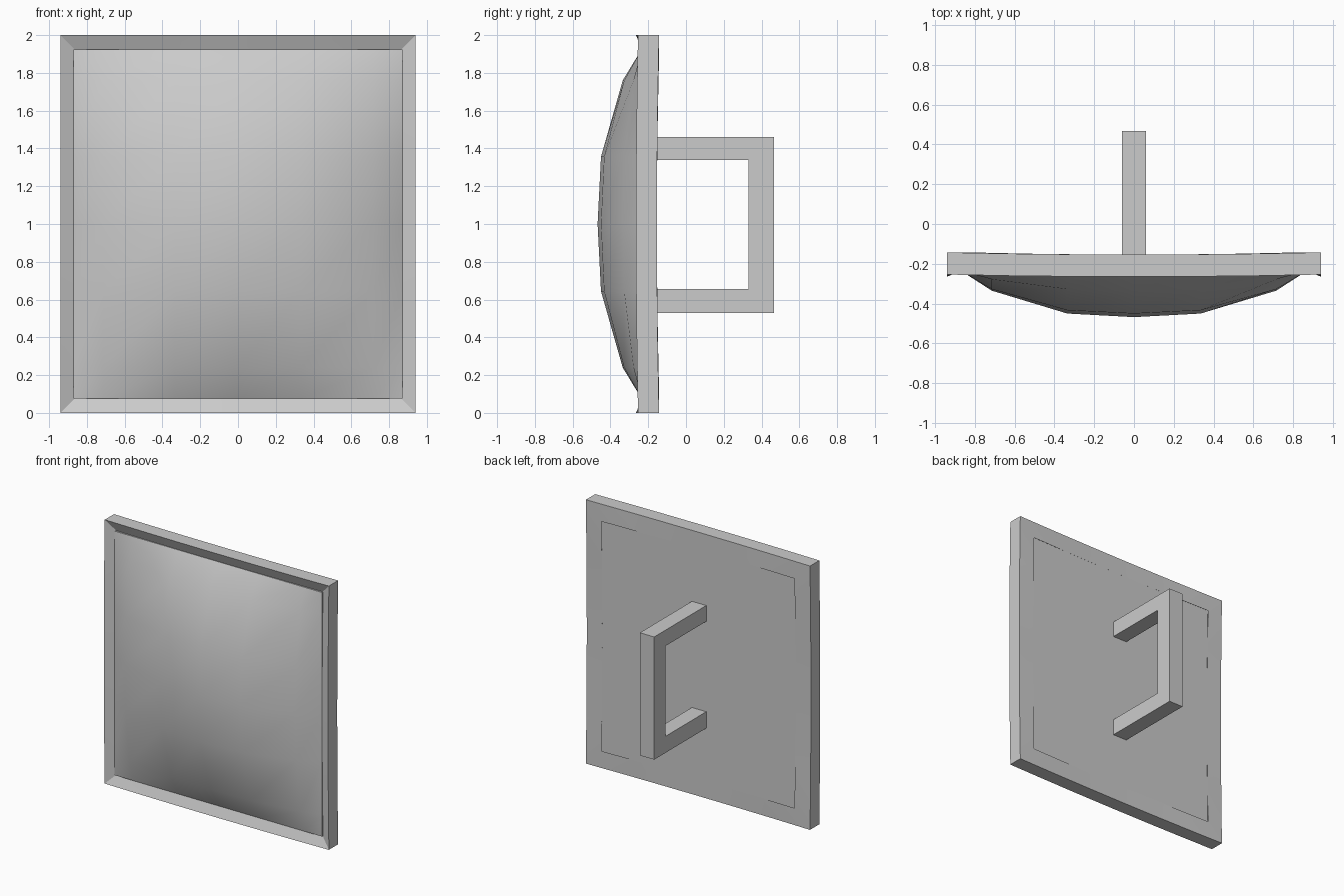
import bpy
import bmesh

cube = bpy.data.objects.get("Cube")
if cube:
    bpy.data.objects.remove(cube, do_unlink=True)

# One plain grey for the whole shield
GREY = (0.6, 0.6, 0.6, 1)
grey = bpy.data.materials.new("plain_grey")
grey.use_nodes = True
grey.diffuse_color = GREY
grey.node_tree.nodes["Principled BSDF"].inputs["Base Color"].default_value = GREY

HALF_W, HALF_H, MID_Z = 0.94, 1.0, 1.0


def finish(name, bm, smooth_angle=None):
    bmesh.ops.recalc_face_normals(bm, faces=bm.faces[:])
    mesh = bpy.data.meshes.new(name)
    bm.to_mesh(mesh)
    bm.free()
    mesh.materials.append(grey)
    obj = bpy.data.objects.new(name, mesh)
    bpy.context.collection.objects.link(obj)
    if smooth_angle:
        bpy.ops.object.select_all(action="DESELECT")
        obj.select_set(True)
        bpy.context.view_layer.objects.active = obj
        bpy.ops.object.shade_smooth_by_angle(angle=smooth_angle)
    return obj


# Frame: a four-sided section swept round the mitred rim, each bar bowed forward
def build_frame(segments=6, bow=0.011):
    section = [(0, -0.143), (0, -0.254), (0.075, -0.222), (0.13, -0.143)]  # inset, y
    bm = bmesh.new()
    rings = []
    for side in range(4):
        for i in range(segments):
            t = -1 + 2 * i / segments
            u, v = [(t, -1), (1, t), (-t, 1), (-1, -t)][side]
            y_shift = -bow * (1 - t * t)
            rings.append([bm.verts.new((u * (HALF_W - d), y + y_shift,
                                        MID_Z + v * (HALF_H - d)))
                          for d, y in section])
    for k, ring in enumerate(rings):
        after = rings[(k + 1) % len(rings)]
        for j in range(len(section)):
            n = (j + 1) % len(section)
            bm.faces.new((ring[j], ring[n], after[n], after[j]))
    return finish("frame", bm, 0.35)


# Panel: domed front made from the product of two profiles, closed by a flat back
def build_panel(back=-0.157, rim=-0.235):
    half = [(0, 0.233), (0.335, 0.215), (0.715, 0.1), (0.87, 0)]  # position, bulge
    profile = [(-p, b) for p, b in half[:0:-1]] + half
    edge, peak = half[-1][0], half[0][1]
    z_scale = 0.925 / edge
    bm = bmesh.new()
    grid = [[bm.verts.new((x, rim - bx * bz / peak, MID_Z + z * z_scale))
             for x, bx in profile] for z, bz in profile]
    n = len(profile) - 1
    for r in range(n):
        for c in range(n):
            bm.faces.new((grid[r][c], grid[r][c + 1], grid[r + 1][c + 1], grid[r + 1][c]))
    border = [e for e in bm.edges if e.is_boundary]
    made = bmesh.ops.extrude_edge_only(bm, edges=border)["geom"]
    for v in (g for g in made if isinstance(g, bmesh.types.BMVert)):
        v.co.y = back
    bmesh.ops.holes_fill(bm, edges=[e for e in bm.edges if e.is_boundary], sides=0)
    return finish("panel", bm, 0.6)


# Handle: a C-shaped profile extruded across the back
def build_handle(half_width=0.06):
    outline = [(-0.165, 0.53), (0.467, 0.53), (0.467, 1.46), (-0.165, 1.46),
               (-0.165, 1.34), (0.33, 1.34), (0.33, 0.655), (-0.165, 0.655)]
    bm = bmesh.new()
    face = bm.faces.new([bm.verts.new((-half_width, y, z)) for y, z in outline])
    made = bmesh.ops.extrude_face_region(bm, geom=[face])["geom"]
    bmesh.ops.translate(bm, vec=(2 * half_width, 0, 0),
                        verts=[g for g in made if isinstance(g, bmesh.types.BMVert)])
    return finish("handle", bm)


build_frame()
build_panel()
build_handle()
